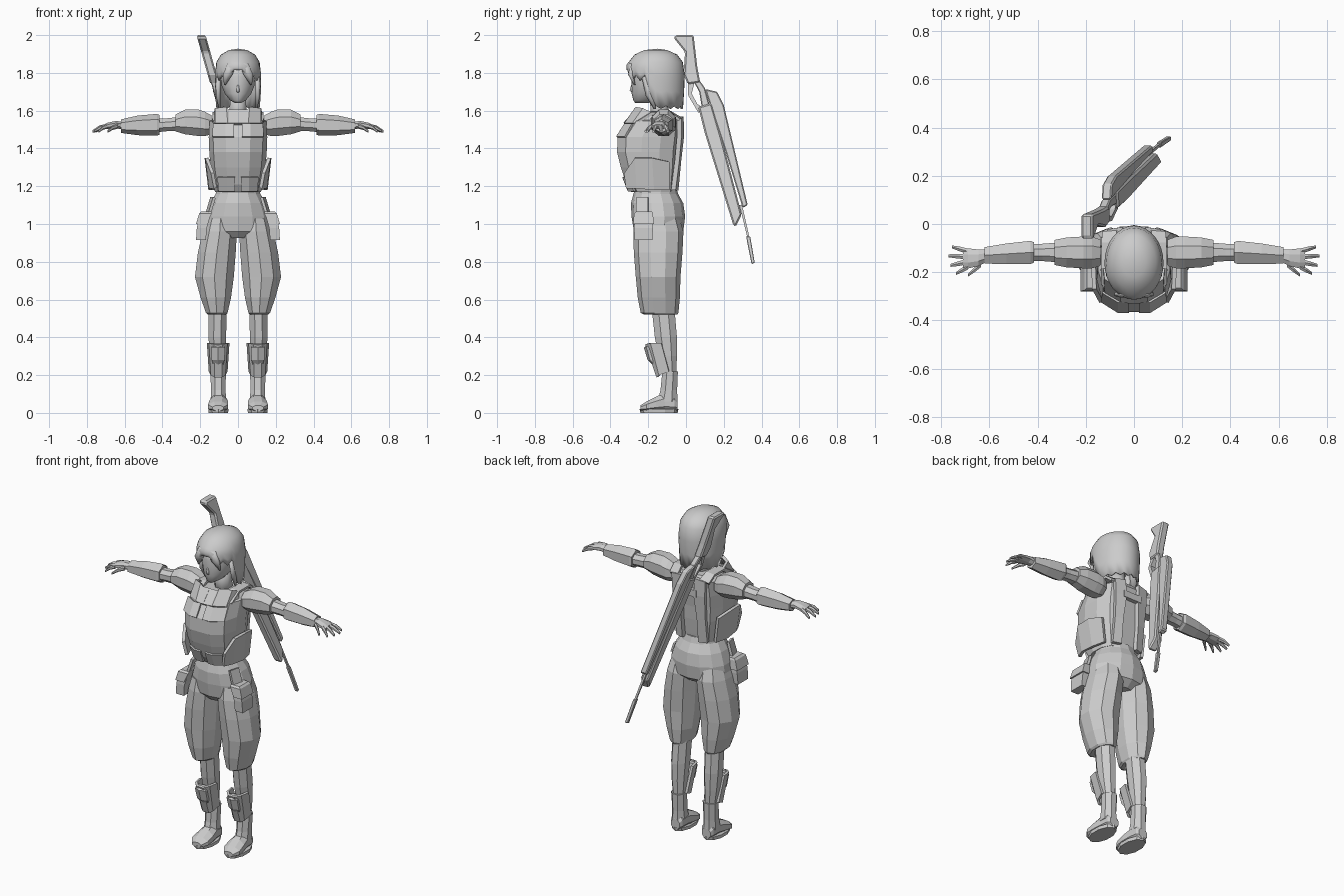
import bpy, bmesh, math

grey = bpy.data.materials.new("plain_grey")
grey.diffuse_color = (0.6, 0.6, 0.6, 1)


def finish(name, bm, mirror=False, smooth=False, thick=0, bevel=0):
    bmesh.ops.recalc_face_normals(bm, faces=bm.faces[:])
    me = bpy.data.meshes.new(name)
    bm.to_mesh(me)
    bm.free()
    me.materials.append(grey)
    for p in me.polygons:
        p.use_smooth = smooth
    ob = bpy.data.objects.new(name, me)
    bpy.context.collection.objects.link(ob)
    if thick:
        m = ob.modifiers.new("thickness", 'SOLIDIFY')
        m.thickness, m.offset = thick, 0
    if bevel:
        m = ob.modifiers.new("chamfer", 'BEVEL')
        m.width, m.segments = bevel, 1
    if mirror:
        ob.modifiers.new("mirror", 'MIRROR').use_mirror_merge = False
    return ob


def ngon(n):
    return [(math.cos((i + .5) * 2 * math.pi / n) / math.cos(math.pi / n),
             math.sin((i + .5) * 2 * math.pi / n) / math.cos(math.pi / n)) for i in range(n)]


def loft(name, axis, rings, shape=8, **kw):
    """Rings are (position on axis, centre a, centre b, half size a, half size b)."""
    pts = ngon(shape) if isinstance(shape, int) else shape
    put = {'z': lambda t, a, b: (a, b, t), 'x': lambda t, a, b: (t, a, b),
           'y': lambda t, a, b: (a, t, b)}[axis]
    bm = bmesh.new()
    loops = [[bm.verts.new(put(t, ca + u * ra, cb + v * rb)) for u, v in pts]
             for t, ca, cb, ra, rb in rings]
    n = len(pts)
    for lo, hi in zip(loops, loops[1:]):
        for i in range(n):
            bm.faces.new((lo[i], lo[(i + 1) % n], hi[(i + 1) % n], hi[i]))
    bm.faces.new(loops[0])
    bm.faces.new(loops[-1])
    return finish(name, bm, **kw)


def span(z, x0, x1, y0, y1):
    """Ring for a vertical loft given by its extents."""
    return (z, (x0 + x1) / 2, (y0 + y1) / 2, (x1 - x0) / 2, (y1 - y0) / 2)


def panel(name, strips, thick=.015, mirror=True):
    """Bent plate: consecutive point pairs joined by quads."""
    bm = bmesh.new()
    vs = [[bm.verts.new(p) for p in pair] for pair in strips]
    for a, b in zip(vs, vs[1:]):
        bm.faces.new((a[0], a[1], b[1], b[0]))
    return finish(name, bm, mirror=mirror, thick=thick)


# ---- head, neck and hair
loft("neck", 'z', [(1.52, 0, -.13, .05, .05), (1.69, 0, -.15, .04, .045)], smooth=True)
loft("face", 'z', [span(1.64, -.016, .016, -.268, -.20), span(1.655, -.042, .042, -.277, -.15),
                   span(1.69, -.07, .07, -.285, -.09), span(1.73, -.086, .086, -.286, -.06),
                   span(1.78, -.092, .092, -.287, -.05), span(1.85, -.085, .085, -.275, -.06)],
     14, smooth=True)
loft("nose", 'z', [(1.695, 0, -.283, .006, .004), (1.708, 0, -.288, .008, .009),
                   (1.74, 0, -.284, .003, .004)], 6, smooth=True)


def hair_bottom(i, n):
    d = abs((i + n // 2) % n - n // 2) * 360 / n       # angle away from the front
    if d < 20:
        return 1.815
    if d < 70:
        return 1.76 if i % 2 else 1.79
    if d < 80:
        return 1.69
    return 1.61 if i % 2 else 1.625


bm = bmesh.new()
N = 32
crown = bm.verts.new((0, -.15, 1.922))
cols = []
for i in range(N):
    th = 2 * math.pi * i / N
    zb = hair_bottom(i, N)
    rows = [(1.915, .4), (1.892, .74), (1.855, .93)]
    rows += [(1.855 + (zb - 1.855) * k, 1.0 - .06 * k * k * (zb < 1.65)) for k in (.3, .65, 1)]
    cols.append([bm.verts.new((.117 * r * math.sin(th), -.16 - .148 * r * math.cos(th), z))
                 for z, r in rows])
for a, b in zip(cols, cols[1:] + cols[:1]):
    bm.faces.new((crown, a[0], b[0]))
    for k in range(len(a) - 1):
        bm.faces.new((a[k], a[k + 1], b[k + 1], b[k]))
finish("hair", bm, smooth=True, thick=.012)
# locks framing the face
loft("side_lock", 'z', [(1.61, .098, -.165, .004, .006), (1.68, .105, -.185, .012, .025),
                        (1.78, .103, -.20, .012, .03)], 6, mirror=True, smooth=True)
loft("fringe_lock", 'z', [(1.735, .07, -.272, .004, .004), (1.79, .055, -.292, .025, .012),
                          (1.85, .03, -.29, .025, .012)], 6, mirror=True, smooth=True)

# ---- torso and vest
half = [(.42, -1), (.85, -.72), (1, -.2), (.97, .4), (.75, .85), (.35, 1)]
chest = half + [(-x, y) for x, y in reversed(half)]
loft("vest", 'z', [span(1.17, -.122, .122, -.29, -.065), span(1.21, -.13, .13, -.315, -.06),
                   span(1.30, -.145, .145, -.345, -.05), span(1.38, -.152, .152, -.365, -.045),
                   span(1.46, -.155, .155, -.362, -.035), span(1.545, -.15, .15, -.30, -.03),
                   span(1.575, -.10, .10, -.24, -.05)], chest)
panel("collar_front", [((0, -.325, 1.53), (0, -.262, 1.60)), ((.05, -.32, 1.53), (.05, -.26, 1.60)),
                       ((.055, -.318, 1.53), (.06, -.26, 1.615)),
                       ((.115, -.28, 1.53), (.115, -.225, 1.61)),
                       ((.135, -.20, 1.53), (.12, -.17, 1.585))], .018)
panel("shoulder_strap", [((.08, -.26, 1.55), (.135, -.25, 1.54)), ((.08, -.18, 1.59), (.135, -.18, 1.585)),
                         ((.08, -.08, 1.59), (.135, -.08, 1.585)), ((.07, -.03, 1.56), (.13, -.035, 1.55))])
panel("chest_flap", [((.02, -.322, 1.53), (.02, -.366, 1.46)), ((.065, -.322, 1.53), (.065, -.366, 1.46)),
                     ((.13, -.283, 1.53), (.134, -.322, 1.46))], .01)
panel("back_plate", [((.045, -.025, 1.57), (.11, -.035, 1.56)), ((.04, -.022, 1.47), (.105, -.035, 1.47)),
                     ((.05, -.038, 1.33), (.10, -.048, 1.33)), ((.05, -.052, 1.18), (.10, -.067, 1.18))], .025)
panel("back_crossbar", [((0, -.022, 1.50), (0, -.022, 1.46)), ((.06, -.022, 1.50), (.06, -.022, 1.46))], .025)
panel("side_plate", [((.12, -.315, 1.19), (.135, -.325, 1.27)), ((.145, -.26, 1.19), (.165, -.27, 1.35)),
                     ((.148, -.17, 1.18), (.168, -.18, 1.35)), ((.13, -.09, 1.18), (.148, -.09, 1.33))], .018)
panel("waist_plate", [((.015, -.30, 1.175), (.015, -.33, 1.25)), ((.055, -.30, 1.175), (.055, -.33, 1.25)),
                      ((.10, -.27, 1.175), (.105, -.30, 1.25))], .016)

# ---- trousers
loft("trouser_hips", 'z', [span(.925, -.10, .10, -.24, -.06), span(.96, -.18, .18, -.272, -.018),
                           span(1.04, -.172, .172, -.285, -.008), span(1.11, -.148, .148, -.288, -.018),
                           span(1.16, -.118, .118, -.275, -.045), span(1.195, -.112, .112, -.265, -.055)], 14)
loft("trouser_leg", 'z', [span(.52, .062, .16, -.215, -.05), span(.53, .055, .17, -.235, -.045),
                          span(.61, .037, .198, -.25, -.038), span(.72, .022, .228, -.26, -.035),
                          span(.85, .012, .212, -.27, -.025), span(.96, .006, .187, -.272, -.02),
                          span(1.03, .02, .165, -.26, -.04)], 10, mirror=True)
# thigh pouch and its flap
block = [(-1, -1), (1, -1), (1, 1), (-1, 1)]
loft("thigh_pouch", 'z', [span(.915, .17, .222, -.272, -.178), span(.98, .165, .218, -.275, -.175),
                          span(1.05, .145, .20, -.27, -.18)], block, mirror=True)
loft("pouch_flap", 'z', [span(1.0, .165, .222, -.28, -.17), span(1.055, .14, .206, -.275, -.175),
                         span(1.065, .14, .195, -.265, -.18)], block, mirror=True)
panel("pouch_strap", [((.125, -.26, 1.14), (.14, -.20, 1.14)), ((.155, -.265, 1.04), (.17, -.20, 1.04))])

# ---- lower legs and feet
loft("lower_leg", 'z', [span(.07, .07, .14, -.135, -.048), span(.20, .072, .138, -.122, -.052),
                        span(.30, .068, .15, -.145, -.048), span(.40, .063, .156, -.165, -.048),
                        span(.54, .06, .155, -.18, -.06)], 8, mirror=True)
panel("shin_guard", [((.052, -.13, .37), (.062, -.09, .22)), ((.062, -.185, .37), (.072, -.14, .20)),
                     ((.085, -.21, .365), (.088, -.15, .19)), ((.125, -.21, .365), (.122, -.15, .19)),
                     ((.148, -.185, .37), (.138, -.14, .20)), ((.158, -.13, .37), (.148, -.09, .22))], .014)
loft("knee_pad", 'z', [(.25, .105, -.16, .025, .012), (.28, .105, -.178, .034, .022),
                       (.345, .105, -.195, .036, .024), (.36, .105, -.19, .028, .016)], 6, mirror=True)
loft("ankle_cuff", 'z', [span(.06, .062, .145, -.15, -.045), span(.12, .066, .143, -.135, -.047),
                         span(.22, .064, .146, -.125, -.043)], 8, mirror=True)
loft("foot", 'y', [(-.242, .106, .025, .03, .014), (-.21, .106, .033, .052, .027),
                   (-.16, .103, .045, .05, .04), (-.11, .102, .055, .042, .052),
                   (-.06, .102, .05, .038, .045), (-.045, .102, .04, .028, .03)], 8, mirror=True)
loft("sole", 'z', [(.0, .104, -.143, .052, .094), (.02, .104, -.143, .053, .098)], 10, mirror=True)

# ---- arms and hands
loft("shoulder_pad", 'x', [(.14, -.12, 1.525, .055, .05), (.175, -.118, 1.53, .066, .064),
                           (.21, -.118, 1.536, .066, .07), (.28, -.118, 1.54, .062, .065),
                           (.33, -.118, 1.535, .052, .045)], 8, mirror=True)
loft("upper_arm", 'x', [(.30, -.118, 1.53, .042, .038), (.38, -.118, 1.525, .036, .034),
                        (.45, -.118, 1.52, .036, .036)], 8, mirror=True)
loft("forearm_guard", 'x', [(.415, -.118, 1.525, .042, .045), (.43, -.118, 1.525, .048, .05),
                            (.53, -.124, 1.522, .043, .045), (.62, -.13, 1.518, .034, .031)], 6, mirror=True)
loft("palm", 'x', [(.605, -.13, 1.52, .024, .02), (.645, -.14, 1.526, .034, .02),
                   (.69, -.143, 1.52, .042, .016), (.71, -.144, 1.514, .038, .012)], 8, mirror=True)
fingers = [("index_finger", .69, -.178, .738, -.205), ("middle_finger", .695, -.157, .762, -.172),
           ("ring_finger", .695, -.135, .77, -.132), ("little_finger", .69, -.113, .755, -.095),
           ("thumb", .635, -.168, .69, -.213)]
for name, xa, ya, xb, yb in fingers:
    loft(name, 'x', [(xa, ya, 1.518, .011, .011), ((xa + xb) / 2, (ya + yb) / 2, 1.51, .01, .01),
                     (xb, yb, 1.49, .006, .006)], 6, mirror=True)


# ---- rifle slung on the back: side profiles leaning sideways as they descend
def rifle_part(name, half_width, profile, bevel=0):
    bm = bmesh.new()
    sides = [[bm.verts.new((-.19 + (1.98 - z) * .2815 + s * half_width, y, z)) for y, z in profile]
             for s in (-1, 1)]
    n = len(profile)
    for i in range(n):
        j = (i + 1) % n
        bm.faces.new((sides[0][i], sides[0][j], sides[1][j], sides[1][i]))
    for s in sides:
        bm.faces.new(s)
    finish(name, bm, bevel=bevel)


rifle_part("rifle_stock", .024, [(-.065, 1.985), (-.055, 2.0), (.04, 2.0), (.06, 1.83), (.075, 1.75),
                                 (.01, 1.74), (-.013, 1.79), (-.005, 1.91)], .008)
rifle_part("rifle_grip", .018, [(.04, 1.755), (.072, 1.76), (.10, 1.72), (.13, 1.61), (.085, 1.61),
                                (.07, 1.70)], .005)
rifle_part("rifle_trigger_guard", .014, [(.01, 1.75), (.045, 1.75), (.03, 1.69), (.06, 1.635),
                                         (.10, 1.61), (.065, 1.59), (.012, 1.68)])
rifle_part("rifle_body", .026, [(.065, 1.62), (.135, 1.64), (.19, 1.45), (.295, 1.05), (.262, .985),
                                (.25, .995), (.10, 1.48)], .01)
rifle_part("rifle_upper", .02, [(.10, 1.715), (.165, 1.70), (.20, 1.63), (.327, 1.10), (.30, 1.085),
                                (.21, 1.38), (.13, 1.62)], .006)
rifle_part("rifle_barrel", .006, [(.283, 1.10), (.297, 1.10), (.338, .92), (.327, .92)])
rifle_part("rifle_muzzle", .01, [(.318, .935), (.34, .935), (.364, .795), (.347, .788)], .003)
